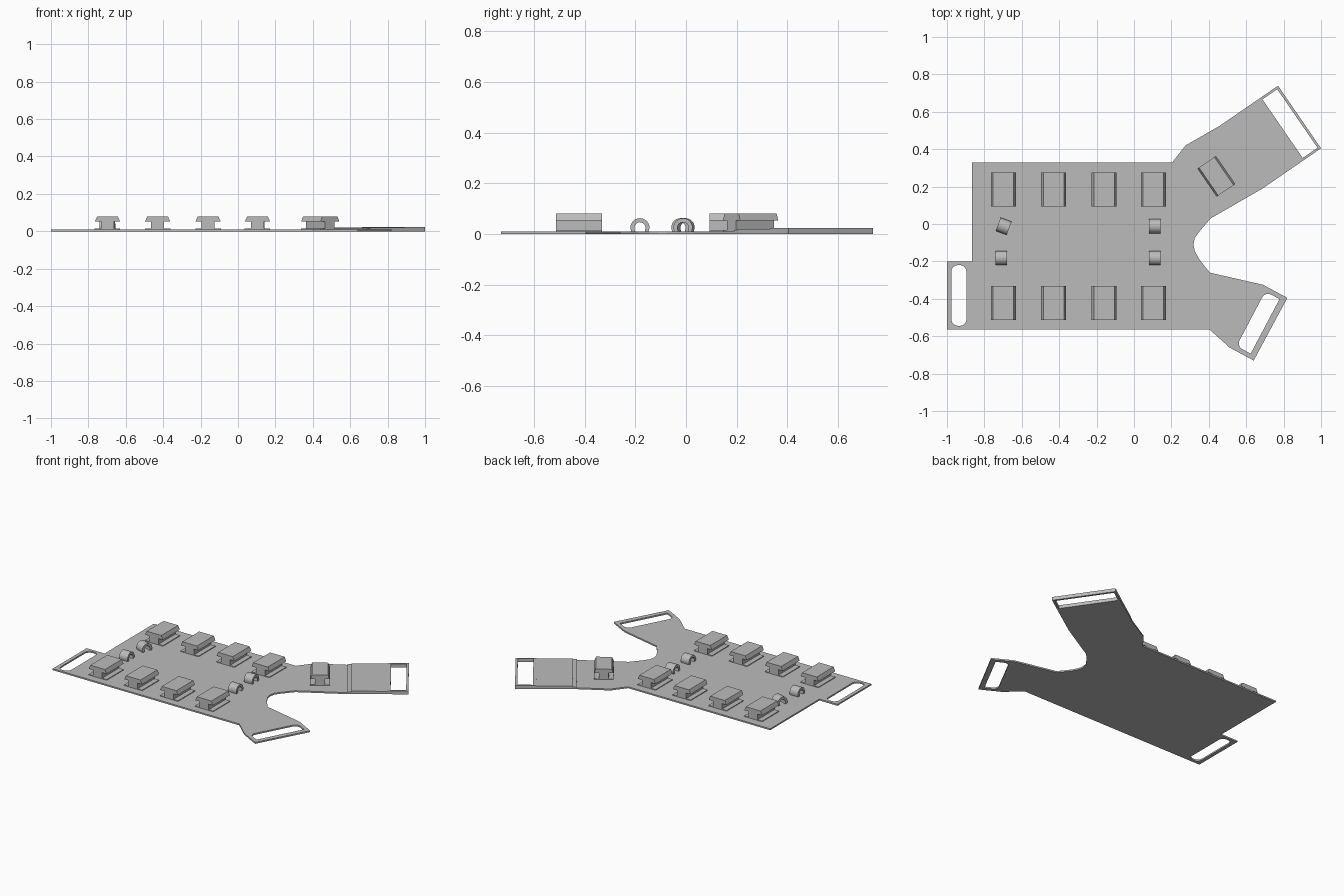
import bpy
import bmesh
from math import radians, sin, cos, pi
from mathutils import Matrix, Vector

cube = bpy.data.objects.get("Cube")
if cube:
    bpy.data.objects.remove(cube, do_unlink=True)

grey = bpy.data.materials.new("plain grey")
grey.use_nodes = True
grey.diffuse_color = (0.5, 0.5, 0.5, 1)
bsdf = next(n for n in grey.node_tree.nodes if n.type == 'BSDF_PRINCIPLED')
bsdf.inputs["Base Color"].default_value = (0.5, 0.5, 0.5, 1)

BASE = 0.01          # base sheet thickness
ARM_ANGLE = 34.5     # direction of the upper strap arm
ARM_END = Vector((0.885, 0.572))
ARM_HALF = 0.203


def add_mesh(name, bm):
    bmesh.ops.remove_doubles(bm, verts=bm.verts, dist=1e-5)
    bmesh.ops.recalc_face_normals(bm, faces=bm.faces)
    mesh = bpy.data.meshes.new(name)
    bm.to_mesh(mesh)
    bm.free()
    mesh.materials.clear()
    mesh.materials.append(grey)
    obj = bpy.data.objects.new(name, mesh)
    bpy.context.collection.objects.link(obj)
    return obj


def sheet(name, loops, thickness):
    """Flat sheet standing on the ground; loops after the first are holes."""
    curve = bpy.data.curves.new(name, 'CURVE')
    curve.dimensions = '2D'
    curve.fill_mode = 'BOTH'
    curve.extrude = thickness / 2
    for loop in loops:
        spline = curve.splines.new('POLY')
        spline.points.add(len(loop) - 1)
        for point, (x, y) in zip(spline.points, loop):
            point.co = (x, y, 0, 1)
        spline.use_cyclic_u = True
    temp = bpy.data.objects.new(name + " outline", curve)
    bpy.context.collection.objects.link(temp)
    bpy.context.view_layer.update()
    mesh = bpy.data.meshes.new_from_object(
        temp.evaluated_get(bpy.context.evaluated_depsgraph_get()))
    bm = bmesh.new()
    bm.from_mesh(mesh)
    bmesh.ops.translate(bm, verts=bm.verts, vec=(0, 0, thickness / 2))
    for f in bm.faces:
        f.smooth = False
    bpy.data.objects.remove(temp, do_unlink=True)
    bpy.data.meshes.remove(mesh)
    return add_mesh(name, bm)


def slot(cx, cy, w, h, angle, r_left, r_right):
    """Rectangular hole with separately rounded left and right corners."""
    pts = []
    for i, (sx, sy) in enumerate([(1, 1), (-1, 1), (-1, -1), (1, -1)]):
        r = r_right if sx > 0 else r_left
        for k in range(6 if r else 1):
            a = (i + k / 5) * pi / 2
            pts.append((sx * (w / 2 - r) + r * cos(a),
                        sy * (h / 2 - r) + r * sin(a)))
    a = radians(angle)
    return [(cx + x * cos(a) - y * sin(a), cy + x * sin(a) + y * cos(a))
            for x, y in pts]


def arm(inward, side):
    """Point on the arm: distance in from its end, and side (-1 to 1)."""
    a = radians(ARM_ANGLE)
    p = ARM_END - inward * Vector((cos(a), sin(a)))
    return tuple(p + side * ARM_HALF * Vector((-sin(a), cos(a))))


def prism(name, profile, length, axis, x, y, angle=0):
    """Extrude a profile (across, height) along x or y, then place it."""
    bm = bmesh.new()
    if axis == 'y':
        verts = [bm.verts.new((p, -length / 2, z)) for p, z in profile]
        vec = Vector((0, length, 0))
    else:
        verts = [bm.verts.new((-length / 2, p, z)) for p, z in profile]
        vec = Vector((length, 0, 0))
    face = bm.faces.new(verts)
    out = bmesh.ops.extrude_face_region(bm, geom=[face], use_keep_orig=True)
    moved = [v for v in out["geom"] if isinstance(v, bmesh.types.BMVert)]
    bmesh.ops.translate(bm, verts=moved, vec=vec)
    bm.transform(Matrix.Translation((x, y, 0))
                 @ Matrix.Rotation(radians(angle), 4, 'Z'))
    return add_mesh(name, bm)


# Base sheet with the side tab and the lower arm
outline = [(-0.865, 0.33), (0.205, 0.33), (0.275, 0.42),
           arm(0.38, 1), arm(0.38, -1),
           (0.41, 0.03), (0.35, -0.04), (0.325, -0.075), (0.318, -0.11),
           (0.325, -0.145), (0.35, -0.19), (0.405, -0.26),
           (0.69, -0.325), (0.82, -0.395), (0.64, -0.73), (0.51, -0.66),
           (0.405, -0.565), (-1, -0.565), (-1, -0.2), (-0.865, -0.2)]
sheet("base_sheet",
      [outline,
       slot(-0.936, -0.382, 0.08, 0.325, 0, 0.035, 0.035),
       slot(0.663, -0.527, 0.086, 0.33, -27.8, 0.035, 0)], BASE)

# Upper arm: stepped strap and end buckle
sheet("strap_step", [[arm(0.38, 1), arm(0.355, 1),
                      arm(0.355, -1), arm(0.38, -1)]], 0.015)
sheet("strap", [[arm(0.355, 1), arm(0.13, 1),
                 arm(0.13, -1), arm(0.355, -1)]], 0.02)
sheet("strap_buckle",
      [[arm(0.13, 1), arm(0, 1), arm(0, -1), arm(0.13, -1)],
       slot(*arm(0.062, 0), 0.096, 0.38, ARM_ANGLE, 0, 0)], 0.023)

# Clips: thin foot, narrow stem and a bevelled cap
half = [(0.068, BASE), (0.068, 0.015), (0.034, 0.015), (0.034, 0.053),
        (0.067, 0.053), (0.055, 0.08)]


def clip(name, x, y, angle=0, width=1.0):
    right = [(p * width, z) for p, z in half]
    left = [(-p, z) for p, z in reversed(right)]
    prism(name, right + left, 0.182, 'y', x, y, angle)


for row, y in (("back", 0.184), ("front", -0.422)):
    for i, x in enumerate((-0.698, -0.43, -0.16, 0.104)):
        clip(f"{row}_clip_{i + 1}", x, y)
clip("arm_clip", 0.44, 0.255, ARM_ANGLE, 0.9)

# Small arched loops
arch = []
for radius, order in ((0.038, 1), (0.022, -1)):
    arc = [(radius * cos(a), 0.024 + radius * sin(a))
           for a in (pi * k / 12 for k in range(13))]
    arc = [(radius * 0.9, BASE)] + arc + [(-radius * 0.9, BASE)]
    arch += arc[::order]

for i, (x, y, angle) in enumerate([(-0.71, -0.182, 0), (0.11, -0.182, 0),
                                   (0.11, -0.012, 0), (-0.697, -0.012, -20)]):
    loop = prism(f"loop_{i + 1}", arch, 0.062, 'x', x, y, angle)
    bpy.ops.object.select_all(action='DESELECT')
    loop.select_set(True)
    bpy.context.view_layer.objects.active = loop
    bpy.ops.object.shade_smooth_by_angle(angle=radians(30))
